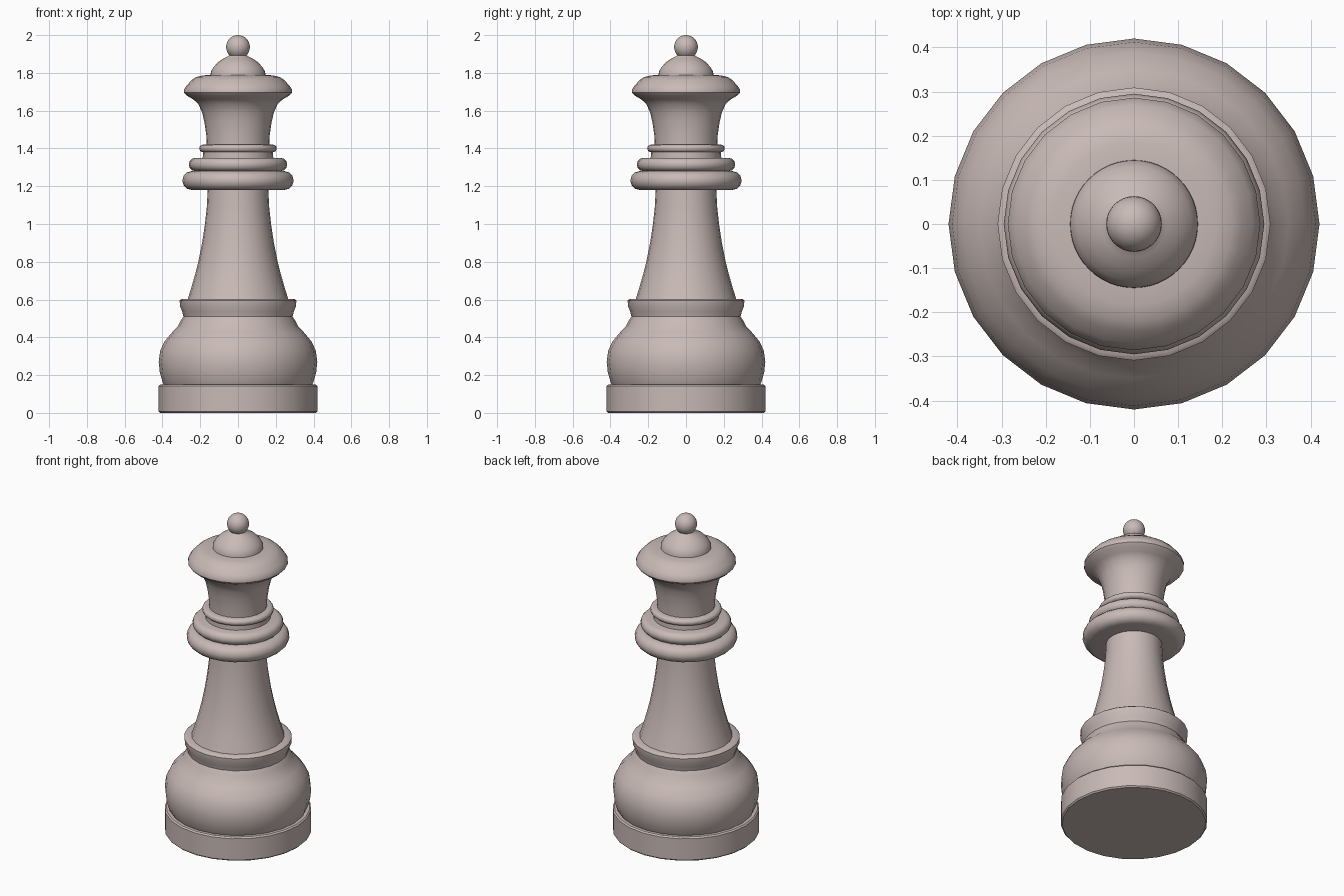
import bpy, bmesh, math

cube = bpy.data.objects.get("Cube")
if cube:
    bpy.data.objects.remove(cube)

stone = bpy.data.materials.new("warm grey stone")
stone.use_nodes = True
COLOUR = (0.58, 0.49, 0.47, 1)
stone.diffuse_color = COLOUR
stone.node_tree.nodes["Principled BSDF"].inputs["Base Color"].default_value = COLOUR


def finish(obj, name, angle=40):
    obj.name = name
    obj.data.materials.append(stone)
    bpy.ops.object.select_all(action="DESELECT")
    obj.select_set(True)
    bpy.context.view_layer.objects.active = obj
    bpy.ops.object.shade_smooth_by_angle(angle=math.radians(angle))


def lathe(name, profile, sides=24):
    """Turn (radius, height) points around z, capped at both ends."""
    bm = bmesh.new()
    rings = []
    for r, z in profile:
        rings.append([bm.verts.new((r * math.cos(a), r * math.sin(a), z))
                      for a in (math.tau * i / sides for i in range(sides))])
    for low, high in zip(rings, rings[1:]):
        for i in range(sides):
            j = (i + 1) % sides
            bm.faces.new((low[i], low[j], high[j], high[i]))
    bm.faces.new(rings[0][::-1])
    bm.faces.new(rings[-1])
    mesh = bpy.data.meshes.new(name)
    bm.to_mesh(mesh)
    bm.free()
    obj = bpy.data.objects.new(name, mesh)
    bpy.context.collection.objects.link(obj)
    finish(obj, name)


def rounded_ring(name, radius, bottom, top):
    """Disc with a half-round rim."""
    h = (top - bottom) / 2
    angles = [math.radians(d) for d in range(-90, 91, 30)]
    rim = [(radius - h + h * math.cos(a), bottom + h + h * math.sin(a)) for a in angles]
    lathe(name, rim)


# Foot: bevelled disc
lathe("base_disc", [(0.412, 0), (0.42, 0.008), (0.42, 0.142), (0.412, 0.15)])

# Swelling body and the flared lip above it
lathe("lower_bulge", [(0.39, 0.145), (0.4, 0.165), (0.414, 0.215), (0.42, 0.27),
                      (0.412, 0.33), (0.388, 0.38), (0.35, 0.425), (0.32, 0.455),
                      (0.305, 0.485), (0.289, 0.51)])
lathe("flared_lip", [(0.289, 0.51), (0.295, 0.535), (0.307, 0.565), (0.309, 0.595),
                     (0.3, 0.602), (0.26, 0.604)])

# Tapering stem
lathe("stem", [(0.267, 0.6), (0.245, 0.67), (0.225, 0.74), (0.208, 0.81),
               (0.19, 0.9), (0.175, 1.0), (0.165, 1.09), (0.16, 1.2)])

# Stacked collar rings with their spacer
rounded_ring("large_ring", 0.295, 1.18, 1.28)
rounded_ring("middle_ring", 0.261, 1.28, 1.35)
lathe("ring_spacer", [(0.19, 1.27), (0.185, 1.395)])
rounded_ring("small_ring", 0.205, 1.38, 1.42)

# Flaring head with its sloping crown
lathe("head", [(0.165, 1.41), (0.168, 1.47), (0.178, 1.54), (0.19, 1.59),
               (0.21, 1.635), (0.237, 1.66), (0.272, 1.68), (0.286, 1.695),
               (0.286, 1.712), (0.27, 1.735), (0.245, 1.762), (0.222, 1.778),
               (0.185, 1.787), (0.13, 1.79)])

# Domed cap and finial
lathe("domed_cap", [(0.145, 1.78), (0.144, 1.805), (0.13, 1.83), (0.105, 1.857),
                    (0.075, 1.877), (0.045, 1.893), (0.035, 1.91)], 48)
bpy.ops.mesh.primitive_uv_sphere_add(segments=32, ring_count=16, radius=0.063,
                                     location=(0, 0, 1.937))
finish(bpy.context.object, "finial_ball")
